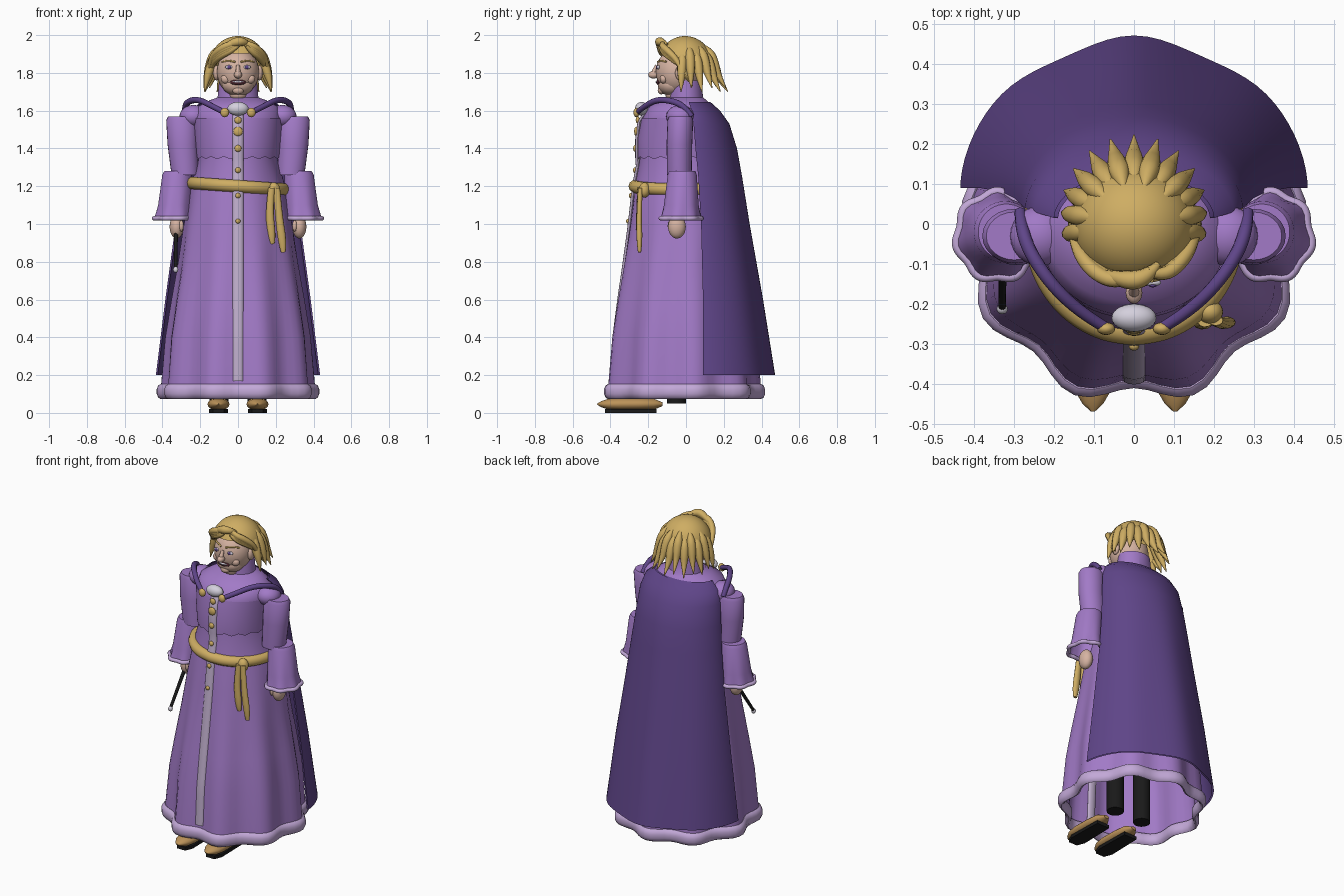
import bpy, bmesh, math
from mathutils import Vector

if "Cube" in bpy.data.objects:
    bpy.data.objects.remove(bpy.data.objects["Cube"])

def material(name, rgb):
    m = bpy.data.materials.new(name)
    m.diffuse_color = (*rgb, 1)
    m.use_nodes = True
    m.node_tree.nodes["Principled BSDF"].inputs["Base Color"].default_value = m.diffuse_color
    return m

ROBE = material("robe_lilac", (.36, .195, .57))
CAPE = material("cape_purple", (.115, .06, .25))
TRIM = material("pale_lilac", (.54, .39, .68))
PLACKET = material("grey_lilac", (.52, .42, .60))
GOLD = material("gold", (.62, .42, .125))
SKIN = material("skin", (.67, .45, .36))
TAN = material("shoe_tan", (.50, .29, .10))
BLACK = material("black", (.01, .01, .01))
WHITE = material("off_white", (.66, .63, .72))
DARK = material("mouth_dark", (.08, .02, .03))

def finish(name, mesh, mat, angle=50):
    mesh.materials.clear()
    mesh.materials.append(mat)
    mesh.shade_smooth()
    mesh.set_sharp_from_angle(angle=math.radians(angle))
    ob = bpy.data.objects.new(name, mesh)
    bpy.context.collection.objects.link(ob)
    return ob

def from_bmesh(name, bm, mat):
    bmesh.ops.recalc_face_normals(bm, faces=bm.faces)
    mesh = bpy.data.meshes.new(name)
    bm.to_mesh(mesh)
    bm.free()
    return finish(name, mesh, mat)

def loft(name, rings, mat, closed=True, caps=(False, False)):
    bm = bmesh.new()
    rows = [[bm.verts.new(p) for p in r] for r in rings]
    n = len(rows[0])
    for a, b in zip(rows, rows[1:]):
        for i in range(n if closed else n - 1):
            j = (i + 1) % n
            bm.faces.new((a[i], a[j], b[j], b[i]))
    for use, row in zip(caps, (rows[0], rows[-1])):
        if use:
            bm.faces.new(row)
    return from_bmesh(name, bm, mat)

def ring(z, rx, ry, cy=0, cx=0, wave=0, count=9, zwave=0, n=72):
    """Ellipse whose angle 0 is the front; wave ripples its radius."""
    pts = []
    for i in range(n):
        t = math.tau * i / n
        w = math.cos(count * t)
        pts.append((cx + (rx - wave * w) * math.sin(t),
                    cy - (ry - wave * w) * math.cos(t), z + zwave * w))
    return pts

def ball(name, loc, size, mat, seg=24, keep=None):
    bm = bmesh.new()
    bmesh.ops.create_uvsphere(bm, u_segments=seg, v_segments=seg // 2, radius=1)
    for v in bm.verts:
        v.co = Vector([c * s + l for c, s, l in zip(v.co, size, loc)])
    if keep:
        bmesh.ops.delete(bm, geom=[v for v in bm.verts if not keep(v.co)], context='VERTS')
    return from_bmesh(name, bm, mat)

def tube(name, pts, radii, mat, cyclic=False, smooth=True, res=3):
    cu = bpy.data.curves.new(name, 'CURVE')
    cu.dimensions = '3D'
    cu.bevel_depth, cu.bevel_resolution, cu.use_fill_caps = 1, res, True
    cu.resolution_u = 5
    sp = cu.splines.new('NURBS' if smooth else 'POLY')
    sp.points.add(len(pts) - 1)
    for i, (p, c) in enumerate(zip(sp.points, pts)):
        p.co = (*c, 1)
        p.radius = radii[i] if isinstance(radii, (list, tuple)) else radii
    sp.use_cyclic_u, sp.use_endpoint_u, sp.order_u = cyclic, True, 3
    tmp = bpy.data.objects.new(name, cu)
    mesh = bpy.data.meshes.new_from_object(tmp)
    bpy.data.objects.remove(tmp)
    return finish(name, mesh, mat)

# Robe: hollow rippled skirt, waist, shoulders and standing collar
robe = [(.11, .395, .395, -.018, .022), (.4, .375, .376, -.016, .016), (.6, .345, .347, -.015, .012),
        (.8, .312, .314, -.015, .008), (1.0, .285, .288, -.01, .004), (1.2, .25, .262, -.01, 0),
        (1.34, .21, .235, -.01, 0), (1.45, .22, .235, -.01, 0), (1.56, .235, .205, -.025, 0),
        (1.62, .215, .165, -.03, 0), (1.655, .15, .12, -.01, 0), (1.67, .108, .09, 0, 0),
        (1.76, .1, .083, 0, 0)]
loft("robe", [ring(z, a, b, c, wave=w) for z, a, b, c, w in robe], ROBE, caps=(False, True))
loft("chest_yoke", [ring(1.35, .222, .247, -.01, zwave=.007, count=18),
                    ring(1.45, .232, .247, -.01), ring(1.56, .24, .21, -.025)], ROBE)

# Hem trim: tall rounded band along the rippled edge
loft("hem_trim", [ring(.113 - .039 * math.cos(k * math.pi / 5),
                       *[.395 + .021 * math.sin(k * math.pi / 5)] * 2, -.018, wave=.022)
                  for k in range(11)], TRIM)

def front_y(z):
    for a, b in zip(robe, robe[1:]):
        if a[0] <= z <= b[0]:
            f = (z - a[0]) / (b[0] - a[0])
            ya, yb = (r[3] - r[2] + r[4] for r in (a, b))
            y = ya + f * (yb - ya)
            return y - .01 if 1.34 < z < 1.57 else y

# Front placket and buttons
zs = [.17 + 1.42 * i / 30 for i in range(31)]
loft("placket", [[(.028 * math.sin(t), front_y(z) - .002 - .012 * math.cos(t), z)
                  for t in (math.tau * k / 12 for k in range(12))] for z in zs], PLACKET, caps=(True, True))
for z, r in ((1.55, .019), (1.49, .025), (1.4, .018), (1.285, .015), (1.15, .014), (1.015, .013)):
    ball("button", (0, front_y(z) - .014, z), (r, .011, r), GOLD, 16)

# Belt with knot and flattened hanging tails
tube("belt", [(x, y, 1.2 - .07 * x) for x, y, _ in ring(0, .244, .26, -.01, n=32)], .034, GOLD, cyclic=True)
ball("belt_knot", (.19, -.22, 1.18), (.033, .03, .04), GOLD)
for pts in (((.178, -.245, 1.19), (.165, -.252, 1.08), (.178, -.248, .93), (.182, -.246, .895)),
            ((.205, -.24, 1.19), (.215, -.25, 1.05), (.236, -.246, .9), (.24, -.246, .85))):
    tail = tube("belt_tail", pts, [.018, .02, .024, .012], GOLD)
    for v in tail.data.vertices:
        v.co.y = -.246 + (v.co.y + .246) * .7

# Cape: thin half shell narrowing to the shoulders, with soft folds at the hem
levels = [(.2, .435, .09, .472), (.6, .385, .09, .408), (1.0, .33, .08, .337), (1.25, .3, .065, .297),
          (1.4, .285, .05, .27), (1.53, .272, .04, .23), (1.6, .25, .03, .18), (1.645, .2, .015, .13)]
def cape_row(z, w, yf, yb, inset):
    row = []
    for i in range(41):
        a = math.pi * (i / 40 - .5)
        s = min(abs(math.sin(a)) / .85, 1)
        fold = .022 * max(0, 1 - z / 1.5) * math.sin(math.pi * s) ** 2
        row.append(((w - inset) * math.sin(a),
                    yf + (yb - yf - inset) * max(math.cos(a), 0) ** 1.1 - fold, z))
    return row
loft("cape", [cape_row(*l, 0) + cape_row(*l, .01)[::-1] for l in levels], CAPE)

# Collar clasp
ball("clasp", (0, -.235, 1.61), (.056, .035, .036), WHITE)

for s in (-1, 1):
    # Cape straps over the shoulders
    tube("cape_strap", [(s * x, y, z) for x, y, z in ((.07, -.26, 1.59), (.13, -.225, 1.62), (.205, -.155, 1.66),
         (.262, -.07, 1.652), (.283, -.005, 1.62), (.285, .03, 1.57))], [.014, .015, .016, .017, .016, .014], CAPE)
    ball("clasp_stud", (s * .07, -.262, 1.59), (.023, .016, .025), GOLD, 16)
    # Sleeves with wide trimmed cuffs
    ball("shoulder", (s * .235, -.03, 1.57), (.075, .075, .06), ROBE)
    loft("upper_sleeve", [ring(1.26, .072, .065, -.035, s * .28, n=24), ring(1.42, .08, .068, -.035, s * .293, n=24),
         ring(1.55, .082, .068, -.03, s * .298, n=24), ring(1.57, .07, .06, -.03, s * .3, n=24)],
         ROBE, caps=(True, True))
    loft("cuff", [ring(1.03, .098, .105, -.03, s * .342, wave=.006, count=7, n=42),
         ring(1.1, .088, .092, -.025, s * .335, n=42), ring(1.26, .078, .077, -.02, s * .323, n=42),
         ring(1.28, .07, .07, -.02, s * .32, n=42)], ROBE, caps=(False, True))
    tube("cuff_trim", ring(1.03, .099, .106, -.03, s * .342, wave=.006, count=7, n=42), .012, TRIM, cyclic=True)
    # Hands
    ball("hand", (s * .325, -.048, .985), (.037, .047, .062), SKIN)
    ball("thumb", (s * .3, -.082, .99), (.013, .015, .03), SKIN, 12)
    # Legs and shoes
    loft("leg", [ring(z, .05, .05, -.05, s * .1, n=20) for z in (.05, .9)], BLACK, caps=(True, True))
    loft("shoe", [[(s * .103 + .058 * g * math.sin(t), y, max(.014, .046 + .034 * g * math.cos(t)))
                   for t in (math.tau * k / 20 for k in range(20))]
                  for y, g in ((-.47, .08), (-.45, .45), (-.41, .85), (-.35, 1), (-.25, .97), (-.17, .85), (-.125, .3))],
         TAN, caps=(True, True))
    loft("sole", [[(s * .103 + x, y, z) for x, y in ((-.05, -.38), (-.03, -.43), (.03, -.43), (.05, -.38),
                   (.045, -.155), (-.045, -.155))] for z in (0, .02)], BLACK, caps=(True, True))

# Wand held in one hand
tube("wand", [(-.329, -.06, .97), (-.33, -.21, .765)], [.011, .009], BLACK, smooth=False)
ball("wand_tip", (-.33, -.213, .758), (.014, .013, .016), WHITE, 12)

# Head and neck
HC, HR = (0, -.045, 1.805), (.112, .115, .125)
def face_y(x, z):
    return HC[1] - HR[1] * math.sqrt(max(0, 1 - (x / HR[0]) ** 2 - ((z - HC[2]) / HR[2]) ** 2))
ball("head", HC, HR, SKIN, 32)
ball("jaw", (0, -.075, 1.738), (.085, .075, .06), SKIN)
ball("chin", (0, -.13, 1.708), (.03, .02, .022), SKIN, 16)
ball("neck", (0, -.06, 1.685), (.05, .05, .035), SKIN, 16)
ball("nose", (0, -.172, 1.79), (.021, .028, .02), SKIN, 16)
tube("nose_bridge", [(0, -.155, 1.84), (0, -.172, 1.80)], [.009, .014], SKIN, smooth=False)
ball("mouth", (0, -.146, 1.75), (.042, .012, .015), DARK, 16)
ball("teeth", (0, -.154, 1.753), (.03, .007, .006), WHITE, 12)
for s in (-1, 1):
    ey = face_y(.047, 1.83)
    ball("eye", (s * .047, ey, 1.83), (.021, .009, .011), WHITE, 16)
    ball("iris", (s * .047, ey - .007, 1.83), (.01, .005, .01), CAPE, 12)
    tube("eyebrow", [(s * x, face_y(x, z) - .002, z) for x, z in ((.015, 1.858), (.05, 1.868), (.085, 1.858))],
         .005, GOLD)
    ball("cheek", (s * .064, -.118, 1.768), (.027, .021, .025), SKIN, 16)
    ball("ear", (s * .114, -.03, 1.80), (.018, .028, .04), SKIN, 16)

# Hair: smooth cap cut along a sloping hairline
ball("hair_cap", (0, -.005, 1.845), (.15, .147, .15), GOLD, 48,
     keep=lambda c: c.z > 1.835 - .42 * c.y)
# Pointed locks emerging from the cap and fanning round the back and sides
for i in range(13):
    a = math.radians(-8 + 196 * i / 12)
    c, s = math.cos(a), math.sin(a)
    path = ((.095, 1.925), (.13, 1.89), (.155, 1.83), (.177, 1.765), (.188 + .034 * max(s, 0), 1.70))
    tube("hair_lock", [(r * c * .95, r * s, z + .02 * (i % 2)) for r, z in path],
         [.008, .026, .027, .018, .002], GOLD)
# Swept fringe running from the forehead back over each temple
for k in range(4):
    d = .012 * k
    tube("fringe_left", [(.04 - d, -.115 - .008 * k, 1.968 - d * .6), (-.03, -.150 + .003 * k, 1.958 - d),
         (-.10, -.125 + d * .5, 1.925 - d), (-.15, -.055 + d, 1.87 - d), (-.164, 0 + d, 1.765 - d)],
         [.008, .018, .02, .015, .002], GOLD)
    tube("fringe_right", [(.025 + d * .5, -.115 - .008 * k, 1.965 - d * .6), (.07, -.135 + .003 * k, 1.95 - d),
         (.12, -.095 + d * .5, 1.915 - d), (.152, -.04 + d, 1.86 - d), (.168, 0 + d, 1.765 - d)],
         [.008, .017, .019, .015, .002], GOLD)
tube("quiff", [(.06, -.10, 1.95), (.03, -.138, 1.968), (-.03, -.142, 1.962), (-.09, -.12, 1.925)],
     [.008, .024, .024, .006], GOLD)
